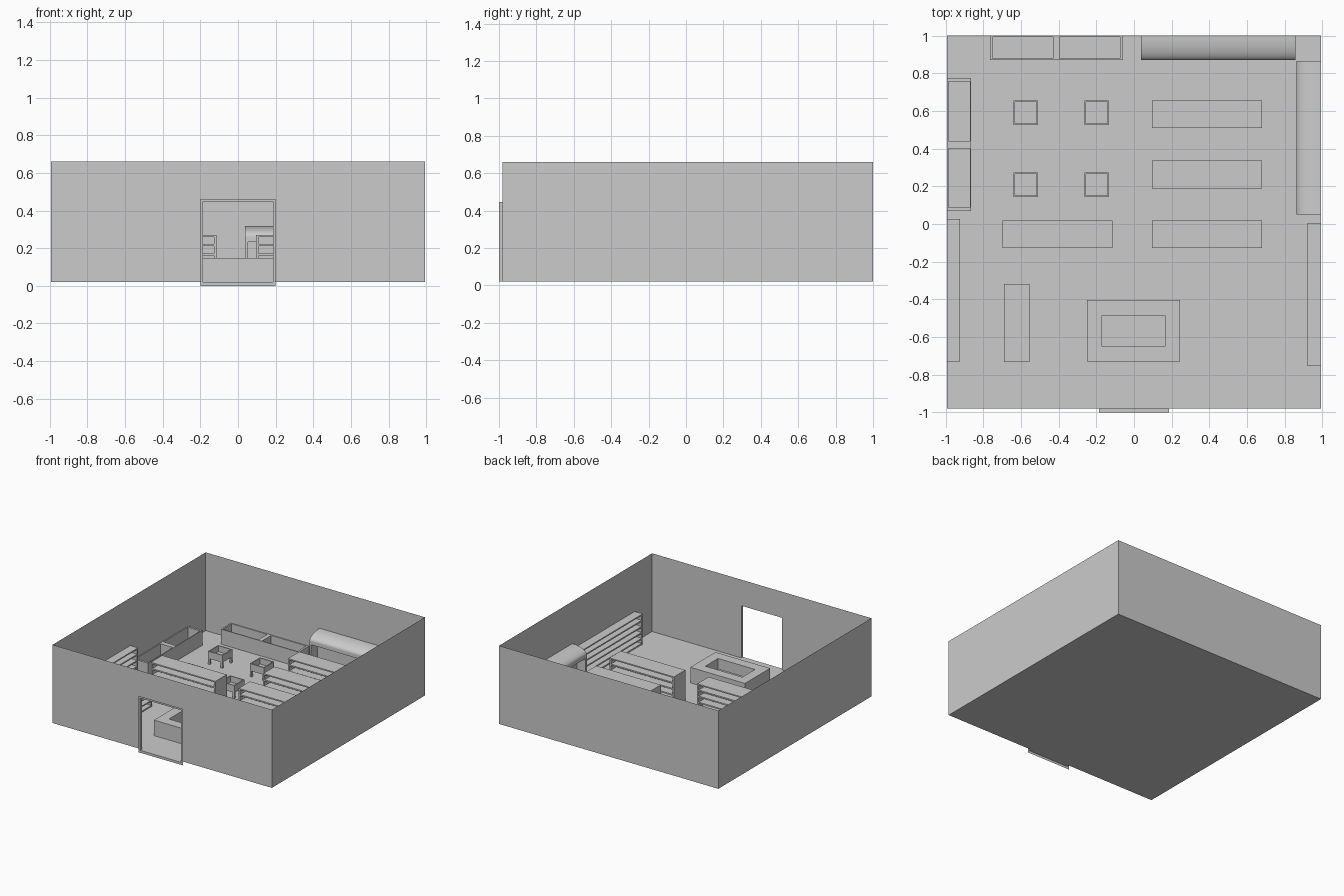
import bpy, bmesh, math
from mathutils import Matrix

if "Cube" in bpy.data.objects:
    bpy.data.objects.remove(bpy.data.objects["Cube"])

W, F, B = 0.993, -0.98, 1.0      # half width, front wall, back wall
FLOOR, TOP = 0.02, 0.66


def finish(name, bm):
    mesh = bpy.data.meshes.new(name)
    bm.to_mesh(mesh)
    bm.free()
    ob = bpy.data.objects.new(name, mesh)
    bpy.context.collection.objects.link(ob)
    return ob


def add_box(bm, x0, x1, y0, y1, z0, z1):
    vs = bmesh.ops.create_cube(bm, size=1)["verts"]
    for v in vs:
        v.co.x = x0 if v.co.x < 0 else x1
        v.co.y = y0 if v.co.y < 0 else y1
        v.co.z = z0 if v.co.z < 0 else z1


def boxes(name, *bounds):
    bm = bmesh.new()
    for b in bounds:
        add_box(bm, *b)
    return finish(name, bm)


def quad(bm, *pts):
    bm.faces.new([bm.verts.new(p) for p in pts])


def front_panel(bm, x0, x1, z0, z1, y):
    quad(bm, (x0, y, z0), (x1, y, z0), (x1, y, z1), (x0, y, z1))


def cut(ob, *bounds):
    # subtract boxes and keep only the result
    cutter = boxes("cutter", *bounds)
    mod = ob.modifiers.new("cut", "BOOLEAN")
    mod.operation, mod.solver, mod.object = "DIFFERENCE", "EXACT", cutter
    bpy.context.view_layer.update()
    dg = bpy.context.evaluated_depsgraph_get()
    mesh = bpy.data.meshes.new_from_object(ob.evaluated_get(dg))
    ob.modifiers.clear()
    ob.data = mesh
    bpy.data.objects.remove(cutter)
    return ob


# Room shell: floor and thin walls with a doorway
DX, DZ = 0.185, 0.447
bm = bmesh.new()
quad(bm, (-W, F, FLOOR), (W, F, FLOOR), (W, B, FLOOR), (-W, B, FLOOR))
quad(bm, (W, F, FLOOR), (W, B, FLOOR), (W, B, TOP), (W, F, TOP))
quad(bm, (-W, B, FLOOR), (-W, F, FLOOR), (-W, F, TOP), (-W, B, TOP))
quad(bm, (W, B, FLOOR), (-W, B, FLOOR), (-W, B, TOP), (W, B, TOP))
front_panel(bm, -W, -DX, FLOOR, TOP, F)
front_panel(bm, DX, W, FLOOR, TOP, F)
front_panel(bm, -DX, DX, DZ, TOP, F)
bmesh.ops.remove_doubles(bm, verts=bm.verts, dist=1e-5)
finish("room_shell", bm)

# Door frame: short sleeve ending in a flat flange
bm = bmesh.new()
inner = [(-DX, FLOOR), (DX, FLOOR), (DX, DZ), (-DX, DZ)]
outer = [(-0.2, 0), (0.2, 0), (0.2, 0.462), (-0.2, 0.462)]
rings = [[bm.verts.new((x, y, z)) for x, z in ring]
         for ring, y in ((inner, F), (inner, -1.0), (outer, -1.0))]
for a, b in zip(rings, rings[1:]):
    for i in range(4):
        j = (i + 1) % 4
        bm.faces.new((a[i], b[i], b[j], a[j]))
finish("door_frame", bm)

# Checkout counter with a well
cut(boxes("checkout_counter", (-0.25, 0.245, -0.73, -0.405, FLOOR, 0.147)),
    (-0.17, 0.165, -0.65, -0.485, 0.06, 0.3))

# Chest freezers along the back and left walls
cut(boxes("back_freezer", (-0.765, -0.058, 0.87, B, FLOOR, 0.143)),
    (-0.752, -0.43, 0.878, 0.992, 0.05, 0.3),
    (-0.395, -0.075, 0.878, 0.992, 0.05, 0.3))
cut(boxes("left_freezer", (-W, -0.865, 0.07, 0.775, FLOOR, 0.143)),
    (-0.985, -0.872, 0.442, 0.757, 0.05, 0.3),
    (-0.985, -0.872, 0.088, 0.402, 0.05, 0.3))


# Shelving units: length along x, turned by the matrix when placed
def shelf_unit(name, cx, cy, length, depth, angle=0, wall_unit=False):
    bm = bmesh.new()
    h, d, t = length / 2, depth / 2, 0.013
    for s in (-1, 1):
        xs = sorted((s * h, s * (h - t)))
        add_box(bm, *xs, -d, d, FLOOR, 0.27)
    add_box(bm, -h + t, h - t, -d, d, 0.26, 0.27)
    if wall_unit:
        add_box(bm, -h + t, h - t, d - 0.01, d, FLOOR, 0.26)
    else:
        add_box(bm, -h + t, h - t, -0.006, 0.006, FLOOR, 0.26)
    for z in (0.033, 0.075, 0.123, 0.172, 0.222):
        add_box(bm, -h + t, h - t, -d, d - 0.001, z - 0.011, z)
    bmesh.ops.transform(bm, verts=bm.verts, matrix=Matrix.Translation((cx, cy, 0))
                        @ Matrix.Rotation(math.radians(angle), 4, "Z"))
    return finish(name, bm)


for i, y in enumerate((0.583, 0.263, -0.055)):
    shelf_unit(f"right_aisle_shelf_{i + 1}", 0.388, y, 0.585, 0.147)
shelf_unit("left_aisle_shelf", -0.407, -0.055, 0.585, 0.147)
shelf_unit("entrance_shelf", -0.623, -0.525, 0.415, 0.137, 90)
shelf_unit("left_wall_shelf", -0.958, -0.352, 0.757, 0.07, 90, True)
shelf_unit("right_wall_shelf", 0.957, -0.375, 0.76, 0.072, -90, True)


# Display bins: open box on four legs
def display_bin(name, cx, cy, r=0.065, leg=0.016):
    ob = boxes(name, (cx - r, cx + r, cy - r, cy + r, 0.068, 0.127))
    w = r - 0.008
    cut(ob, (cx - w, cx + w, cy - w, cy + w, 0.078, 0.3))
    bm = bmesh.new()
    for sx in (-1, 1):
        for sy in (-1, 1):
            x, y = cx + sx * (r - leg / 2), cy + sy * (r - leg / 2)
            add_box(bm, x - leg / 2, x + leg / 2, y - leg / 2, y + leg / 2, FLOOR, 0.068)
    finish(name + "_legs", bm)


for i, x in enumerate((-0.575, -0.197)):
    for j, y in enumerate((0.592, 0.208)):
        display_bin(f"display_bin_{i * 2 + j + 1}", x, y)


# Upright coolers: curved top profile, recessed front
def cooler(name, length, loc, angle):
    depth, n = 0.13, 16
    prof = [(depth, FLOOR), (0, FLOOR)]
    prof += [(depth * (1 - math.cos(a)), 0.26 + 0.055 * math.sin(a))
             for a in (math.pi / 2 * k / n for k in range(n + 1))]
    bm = bmesh.new()
    face = bm.faces.new([bm.verts.new((0, y, z)) for y, z in prof])
    ext = bmesh.ops.extrude_face_region(bm, geom=[face])["geom"]
    bmesh.ops.translate(bm, vec=(length, 0, 0),
                        verts=[g for g in ext if isinstance(g, bmesh.types.BMVert)])
    bmesh.ops.recalc_face_normals(bm, faces=bm.faces)
    ob = cut(finish(name, bm), (0.016, length - 0.016, -0.1, 0.08, 0.06, 0.233))
    ob.data.transform(Matrix.Translation(loc)
                      @ Matrix.Rotation(math.radians(angle), 4, "Z"))
    bpy.ops.object.select_all(action="DESELECT")
    ob.select_set(True)
    bpy.context.view_layer.objects.active = ob
    bpy.ops.object.shade_smooth_by_angle(angle=math.radians(30))


cooler("back_cooler", 0.82, (0.038, 0.87, 0), 0)
cooler("right_cooler", 0.815, (0.863, 0.865, 0), -90)
